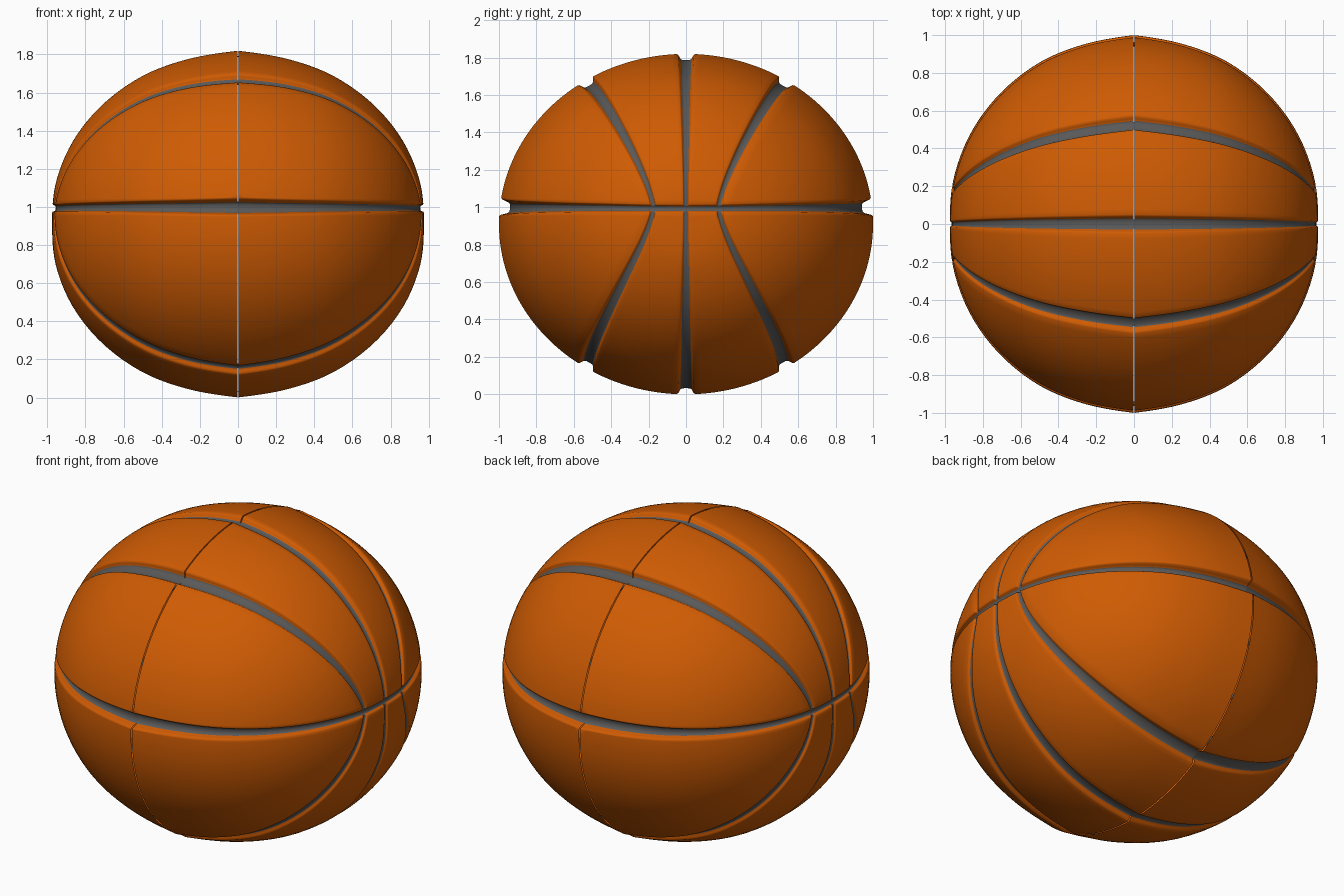
import bpy, bmesh
from math import sin, cos, radians, degrees, asin, acos, pi, sqrt
from mathutils import Vector

if "Cube" in bpy.data.objects:
    bpy.data.objects.remove(bpy.data.objects["Cube"])

HZ = 0.91          # half height; also the centre height
SEAM_Z = 0.10      # level of the horizontal groove on the unit ball
# profile from side pole to centre seam: (x, ring scale), every 15 degrees
PROFILE = [(.975, 0), (.955, .24), (.865, .48), (.71, .69), (.50, .855), (.262, .952), (0, 1)]
# groove section: (offset as part of half width, depth factor)
SECTION = [(-1, 0), (-.85, .12), (-.72, .45), (-.6, .8), (-.4, .97), (0, 1),
           (.4, .97), (.6, .8), (.72, .45), (.85, .12), (1, 0)]
GREY = 0.65


def profile(phi):
    """Smooth interpolation of the profile, phi in degrees."""
    f = min(max(phi / 15, 0), 6)
    i = min(int(f), 5)
    t = f - i
    p1, p2 = Vector(PROFILE[i]), Vector(PROFILE[i + 1])
    p0 = Vector(PROFILE[i - 1]) if i else Vector((.955, -.24))
    p3 = Vector(PROFILE[i + 2]) if i < 5 else 2 * p2 - p1 + Vector((0, -.03))
    return .5 * (2 * p1 + (p2 - p0) * t + (2 * p0 - 5 * p1 + 4 * p2 - p3) * t * t
                 + (3 * p1 - p0 - 3 * p2 + p3) * t ** 3)


def place(d, depth):
    """Unit hemisphere direction -> ball surface, sunk by depth."""
    d = d.normalized()
    phi = acos(max(-1, min(1, d.x)))
    x, s = profile(degrees(phi))
    k = s / sin(phi) if phi > 1e-3 else .96
    m = 1 - depth * (.28 + .72 * phi / (pi / 2))
    gap = 0 if depth > .03 else .003
    return Vector((max(x * m, gap), d.y * k * m, HZ + HZ * d.z * k * m))


def level(alpha, o):
    """Point on the horizontal groove band, o from -1 (lower lip) to 1 (upper lip)."""
    w = .026 + .028 * (1 - cos(alpha))
    z = SEAM_Z + o * w
    q = sqrt(1 - z * z)
    return Vector((cos(alpha) * q, sin(alpha) * q, z))


# columns: (alpha on the horizontal groove, upper rim angle, lower rim angle, depth, offset)
hi, lo = degrees(asin(SEAM_Z + .054)), degrees(asin(SEAM_Z - .054))
KNOTS = [(-90, 180 - hi, lo - 180), (-11.2, 122.5, -122.5), (0, 90, -90), (11.2, 57.5, -57.5), (90, hi, lo)]
W = 2.9
columns = []
for i, (a, u, l) in enumerate(KNOTS):
    if 0 < i < 4:
        for o, dep in SECTION:
            columns.append((a + o * W * .36, u - o * W, l + o * W, dep * .036, o))
    else:
        columns.append((a, u, l, 0, 9))
    if i < 4:
        n = 26 if i in (0, 3) else 16
        a2, u2, l2 = KNOTS[i + 1]
        s0, s1 = (W if i > 0 else 0), (W if i < 3 else 0)
        A, B = (a + s0 * .36, u - s0, l + s0), (a2 - s1 * .36, u2 + s1, l2 - s1)
        for j in range(1, n):
            t = j / n
            columns.append(tuple(p + (q - p) * t for p, q in zip(A, B)) + (0, 9))


def column_points(col):
    """One strip of points from the bottom rim to the top rim."""
    al, up, low, dep, off = col
    al = radians(al)

    def wing(o, beta):
        b = radians(beta)
        start, end = level(al, o), Vector((0, cos(b), sin(b)))
        out = []
        for j in range(1, 37):
            r = j / 36
            d = start.lerp(end, r).normalized()
            # bow the strip inward so the side grooves curve
            d.y -= .25 * (1 - .5 * r) * sin(pi * r) * cos(b) * abs(sin(b)) * cos(al)
            out.append(place(d, dep))
        return out

    band = [place(level(al, o), max(dep, dd * .055)) for o, dd in SECTION]
    return wing(-1, low)[::-1] + band + wing(1, up)


# half shell
bm = bmesh.new()
grid = [[bm.verts.new(p) for p in column_points(c)] for c in columns]
for i in range(len(columns) - 1):
    om = (columns[i][4] + columns[i + 1][4]) / 2
    for j in range(len(grid[0]) - 1):
        f = bm.faces.new((grid[i][j], grid[i + 1][j], grid[i + 1][j + 1], grid[i][j + 1]))
        k = j - 36
        in_band = 0 <= k < 10 and abs(SECTION[k][0] + SECTION[k + 1][0]) / 2 < GREY
        f.material_index = int(abs(om) < GREY or in_band)
bmesh.ops.remove_doubles(bm, verts=bm.verts, dist=1e-5)
bmesh.ops.recalc_face_normals(bm, faces=bm.faces)
if sum(f.normal.x for f in bm.faces) < 0:
    bmesh.ops.reverse_faces(bm, faces=bm.faces)
me = bpy.data.meshes.new("ball")
bm.to_mesh(me)
bm.free()

# colours: panels and grooves
for name, rgb in (("panel_orange", (.62, .105, .001)), ("groove_grey", (.1, .1, .1))):
    m = bpy.data.materials.new(name)
    m.diffuse_color = (*rgb, 1)
    m.use_nodes = True
    m.node_tree.nodes["Principled BSDF"].inputs["Base Color"].default_value = m.diffuse_color
    me.materials.append(m)

ball = bpy.data.objects.new("ball", me)
bpy.context.collection.objects.link(ball)
bpy.context.view_layer.objects.active = ball
ball.select_set(True)
bpy.ops.object.shade_smooth()

# other half, left unmerged so the centre seam stays a crease
mir = ball.modifiers.new("mirror", 'MIRROR')
mir.use_mirror_merge = False
